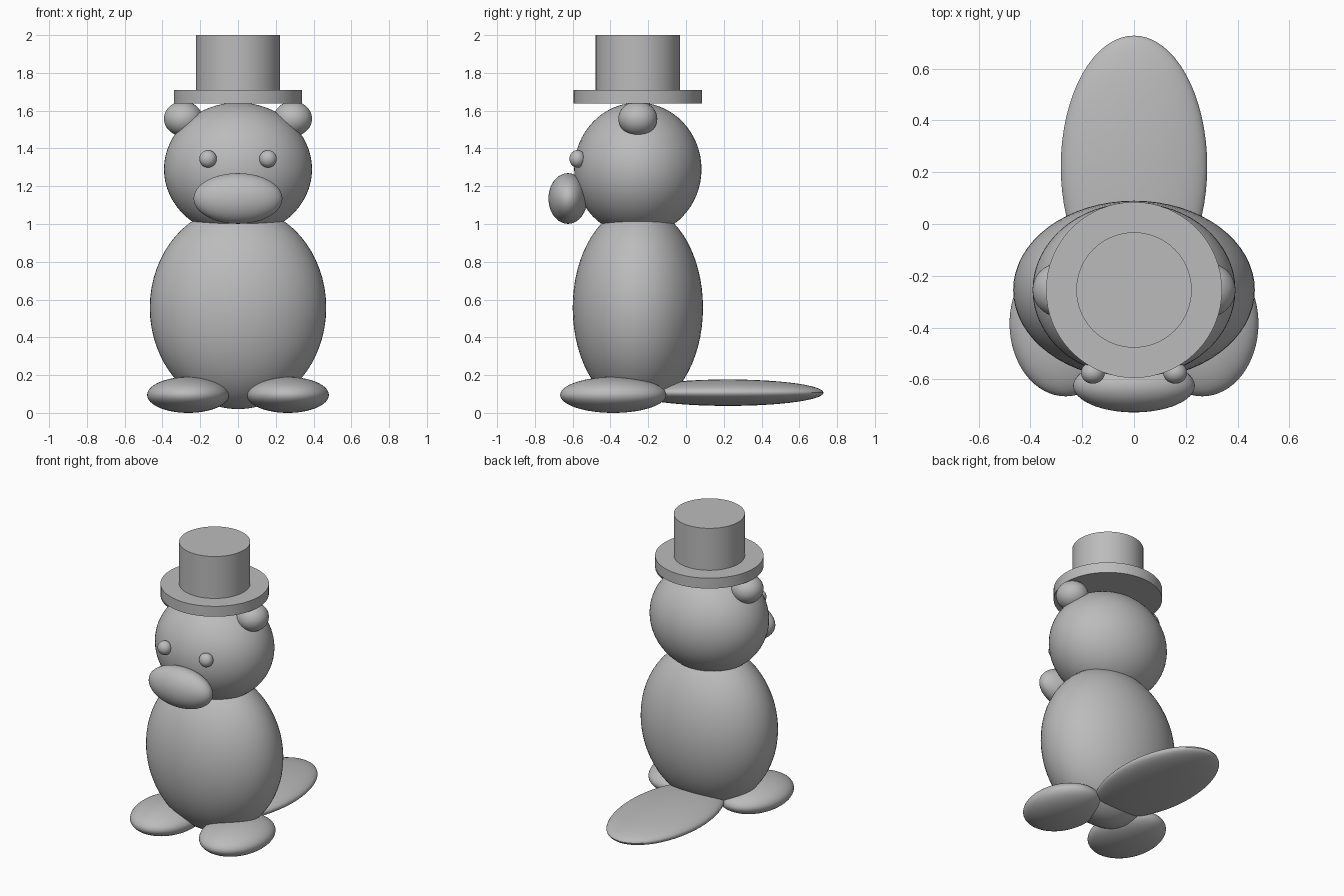
import bpy

default = bpy.data.objects.get("Cube")
if default:
    bpy.data.objects.remove(default, do_unlink=True)

grey = bpy.data.materials.new("plain grey")
grey.use_nodes = True
colour = (0.5, 0.5, 0.5, 1)
grey.diffuse_color = colour
grey.node_tree.nodes["Principled BSDF"].inputs["Base Color"].default_value = colour

AXIS_Y = -0.255  # the body, head and hat share this upright axis


def finish(name):
    obj = bpy.context.object
    obj.name = name
    obj.data.materials.append(grey)
    bpy.ops.object.transform_apply(location=False, rotation=False, scale=True)
    bpy.ops.object.shade_smooth_by_angle()


def ellipsoid(name, centre, radii):
    bpy.ops.mesh.primitive_uv_sphere_add(segments=64, ring_count=32, location=centre)
    bpy.context.object.scale = radii
    finish(name)


def disc(name, radius, bottom, top):
    bpy.ops.mesh.primitive_cylinder_add(
        vertices=64, radius=radius, depth=top - bottom,
        location=(0, AXIS_Y, (top + bottom) / 2))
    finish(name)


# Body, head, muzzle and flat tail
ellipsoid("body", (0, AXIS_Y, 0.557), (0.467, 0.345, 0.537))
ellipsoid("head", (0, AXIS_Y, 1.29), (0.392, 0.337, 0.353))
ellipsoid("muzzle", (0, -0.625, 1.135), (0.235, 0.103, 0.134))
ellipsoid("tail", (0, 0.222, 0.107), (0.283, 0.506, 0.07))

# Paired parts
for side, s in (("left", 1), ("right", -1)):
    ellipsoid(side + "_ear", (s * 0.29, AXIS_Y, 1.557), (0.102, 0.103, 0.092))
    ellipsoid(side + "_eye", (s * 0.159, -0.575, 1.345), (0.046, 0.042, 0.046))
    ellipsoid(side + "_foot", (s * 0.264, -0.385, 0.095), (0.217, 0.281, 0.095))

# Top hat
disc("hat_brim", 0.34, 1.638, 1.71)
disc("hat_crown", 0.223, 1.70, 2.0)
